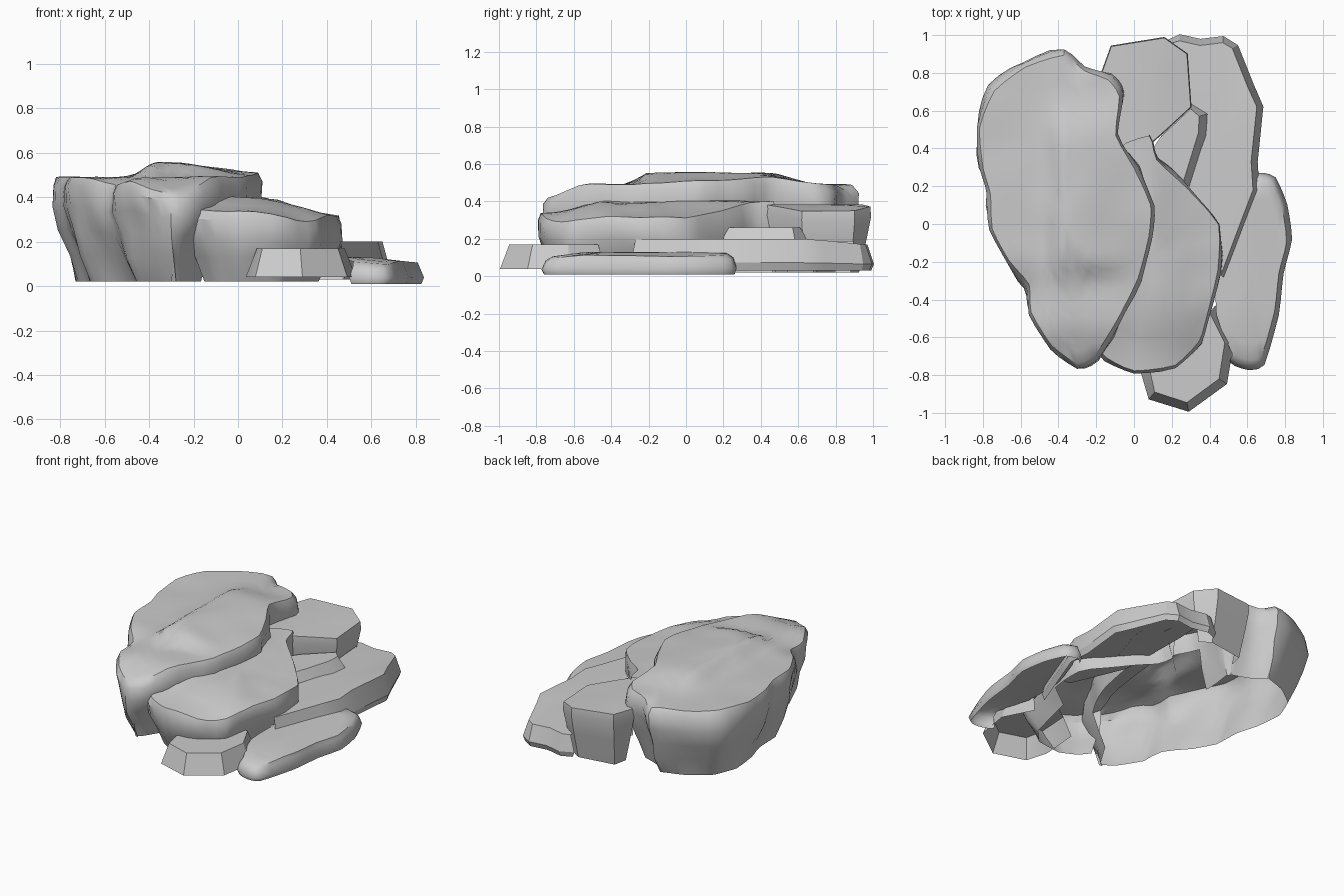
import bpy, bmesh, math
from mathutils import Vector, noise

cube = bpy.data.objects.get("Cube")
if cube:
    bpy.data.objects.remove(cube, do_unlink=True)

stone = bpy.data.materials.new("grey_stone")
stone.use_nodes = True
GREY = (0.6, 0.6, 0.6, 1)
stone.diffuse_color = GREY
stone.node_tree.nodes["Principled BSDF"].inputs["Base Color"].default_value = GREY


def step(a, b, t):
    t = min(max((t - a) / (b - a), 0), 1)
    return t * t * (3 - 2 * t)


def curved(points, n):
    """Resample a closed outline with a soft curve through its points."""
    out, count = [], len(points)
    for i in range(count):
        a, b, c, d = (Vector(points[(i + k) % count]) for k in (-1, 0, 1, 2))
        for k in range(n):
            t = k / n
            soft = b + (c - a) * t / 2 + (a - b * 2.5 + c * 2 - d / 2) * t * t \
                + (b * 1.5 - a / 2 - c * 1.5 + d / 2) * t ** 3
            out.append(soft.lerp(b.lerp(c, t), 0.5))
    return out


def rock(name, outline, top, foot, wall, rings, buried, lumps=0.0, n=1, angle=32):
    """Star-shaped slab, open below and where buried in its neighbours.
    wall = (height share, outward offset), rings = scales of the top loops."""
    pts = curved(outline, n) if n > 1 else [Vector(p) for p in outline]
    xs, ys = [p.x for p in pts], [p.y for p in pts]
    mid = Vector(((min(xs) + max(xs)) / 2, (min(ys) + max(ys)) / 2))
    count = len(pts)
    bm = bmesh.new()
    loops = []
    for share, push in wall:
        loop = []
        for i, p in enumerate(pts):
            edge = pts[(i + 1) % count] - pts[i - 1]
            out = Vector((edge.y, -edge.x)).normalized()
            if out.dot(p - mid) < 0:
                out = -out
            z = foot + (top(p.x, p.y) - foot) * share
            bump = noise.noise(Vector((p.x * 5, p.y * 5, z * 5))) * lumps
            q = p + out * (push + bump * math.sin(share * math.pi))
            loop.append(bm.verts.new((q.x, q.y, z)))
        loops.append(loop)
    for s in rings:
        loop = []
        for p in pts:
            q = mid.lerp(p, s)
            loop.append(bm.verts.new((q.x, q.y, top(q.x, q.y))))
        loops.append(loop)
    for level, (a, b) in enumerate(zip(loops, loops[1:])):
        for i in range(count):
            j = (i + 1) % count
            m = (pts[i] + pts[j]) / 2
            if level < len(wall) and buried(m.x, m.y, b[i].co.z):
                continue
            bm.faces.new((a[i], a[j], b[j], b[i]))
    hub = bm.verts.new((mid.x, mid.y, top(mid.x, mid.y)))
    for i in range(count):
        bm.faces.new((loops[-1][i], loops[-1][(i + 1) % count], hub))
    bmesh.ops.delete(bm, geom=[v for v in bm.verts if not v.link_faces])
    bmesh.ops.recalc_face_normals(bm, faces=bm.faces)
    if sum(f.normal.z * f.calc_area() for f in bm.faces) < 0:
        bmesh.ops.reverse_faces(bm, faces=bm.faces)
    mesh = bpy.data.meshes.new(name)
    bm.to_mesh(mesh)
    bm.free()
    mesh.materials.append(stone)
    obj = bpy.data.objects.new(name, mesh)
    bpy.context.collection.objects.link(obj)
    bpy.ops.object.select_all(action="DESELECT")
    obj.select_set(True)
    bpy.context.view_layer.objects.active = obj
    bpy.ops.object.shade_smooth_by_angle(angle=math.radians(angle))


# Large overhanging boulder with a raised plate on its crown
def boulder_top(x, y):
    plate = step(-.5, -.36, x) * step(-.3, -.2, y) * (1 - step(.42, .72, y))
    z = .49 + plate * (.065 - .07 * step(-.3, .15, x))
    z += .02 * step(-.2, .1, x) * step(-.3, .1, y)
    z -= .07 * step(-.52, -.76, y) + .05 * step(-.42, -.62, x) * step(-.15, -.4, y)
    z -= .06 * step(.78, .9, y) * step(-.4, -.28, x)
    return z + .008 * noise.noise(Vector((x * 4, y * 4, 0)))


rock("boulder",
     [(-.37, .915), (-.26, .83), (-.13, .78), (-.07, .69), (-.09, .48), (.01, .3),
      (.1, .1), (.09, -.07), (.03, -.3), (-.08, -.52), (-.2, -.71), (-.3, -.76),
      (-.44, -.66), (-.55, -.48), (-.56, -.33), (-.67, -.2), (-.76, -.03),
      (-.77, .16), (-.81, .3), (-.83, .52), (-.75, .72), (-.58, .85)],
     boulder_top, .02,
     [(0, -.1), (.25, -.06), (.5, -.025), (.72, .005), (.92, .008)],
     [.975, .9, .8, .7, .6, .5, .4, .25, .12],
     lambda x, y, z: x > -.08 and -.5 < y < .6 and z < .33, .05, 3, 38)


# Middle ledge, sloping down to the side and the front
def ledge_top(x, y):
    z = .4 - .09 * step(.05, .5, x) - .07 * step(-.42, -.78, y)
    return z + .012 * noise.noise(Vector((x * 6, y * 6, 0)))


rock("middle_ledge",
     [(.12, .35), (.28, .2), (.455, 0), (.45, -.25), (.39, -.5), (.35, -.63),
      (.22, -.76), (0, -.79), (-.15, -.72), (-.24, -.6), (-.2, -.4), (-.15, 0),
      (-.1, .4), (.08, .48)],
     ledge_top, .02, [(0, -.09), (.35, -.03), (.6, 0), (.88, .004)],
     [.98, .85, .7, .5, .25],
     lambda x, y, z: (x < -.02 and y > -.62 or y > .36 and x < .08
                      or y > -.22 and z < .18), .04, 3)

# Tall block at the back
rock("back_block",
     [(-.17, .8), (-.12, .94), (.16, .985), (.28, .9), (.3, .62), (.17, .5),
      (.08, .42), (-.15, .4)],
     lambda x, y: .385 - .04 * step(.05, .35, x), .02,
     [(0, -.06), (.5, -.02), (.85, .005)], [1, .6],
     lambda x, y, z: y < .44 or x < -.1 and y < .75 or x > .2 and z < .19)

# Small wedge between the ledge and the low shelf
rock("wedge",
     [(.06, .34), (.14, .46), (.3, .61), (.345, .57), (.34, .48), (.26, .22),
      (.16, .2)],
     lambda x, y: .26, .19, [(0, .045)], [1], lambda x, y, z: x < .23)

# Long low shelf
rock("low_shelf",
     [(.19, .955), (.24, .97), (.35, .945), (.47, .96), (.52, .93), (.6, .73),
      (.65, .62), (.62, .33), (.63, .18), (.58, .05), (.46, -.27), (.3, -.25),
      (.15, .1), (.14, .6)],
     lambda x, y: .2 - .03 * step(.6, 1, y), .03, [(0, .02), (.25, .035)], [1],
     lambda x, y, z: x < .44 and y < .9)

# Soft outer lobe
rock("outer_lobe",
     [(.66, .26), (.74, .24), (.8, .1), (.825, -.08), (.78, -.26), (.755, -.48),
      (.68, -.74), (.6, -.76), (.51, -.72), (.42, -.5), (.42, -.2), (.5, .05),
      (.6, .2)],
     lambda x, y: .13 - .025 * step(.55, .85, x) - .03 * step(-.5, -.8, y), .01,
     [(0, .0), (.3, .012), (.8, -.008)], [.92, .75, .4],
     lambda x, y, z: x < .5 or x < .62 and y > 0, 0, 3, 50)

# Front stepping slab
rock("front_slab",
     [(.085, -.78), (.11, -.89), (.28, -.945), (.45, -.82), (.48, -.63),
      (.4, -.47), (.25, -.45), (.1, -.55)],
     lambda x, y: .17, .04, [(0, .05)], [1], lambda x, y, z: y > -.52)
